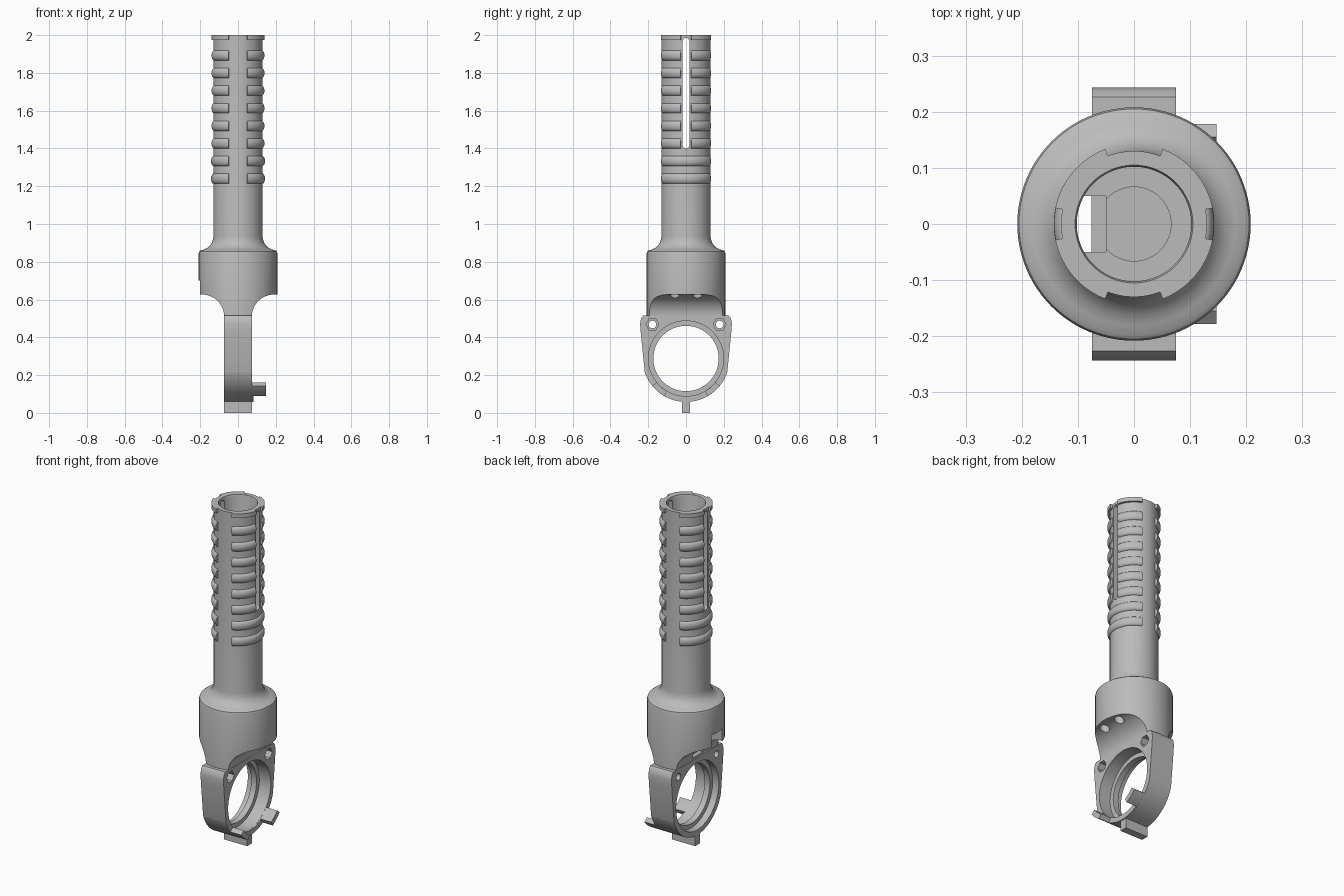
import bpy, bmesh
from math import sin, cos, pi, radians

if "Cube" in bpy.data.objects:
    bpy.data.objects.remove(bpy.data.objects["Cube"])

grey = bpy.data.materials.new("plain grey")
grey.use_nodes = True
grey.diffuse_color = (0.5, 0.5, 0.5, 1)
grey.node_tree.nodes["Principled BSDF"].inputs["Base Color"].default_value = (0.5, 0.5, 0.5, 1)


def finish(name, bm):
    bmesh.ops.recalc_face_normals(bm, faces=bm.faces)
    mesh = bpy.data.meshes.new(name)
    bm.to_mesh(mesh)
    bm.free()
    mesh.materials.append(grey)
    ob = bpy.data.objects.new(name, mesh)
    bpy.context.collection.objects.link(ob)
    return ob


def prism(name, pts, axis, lo, hi):
    """Extrude a 2D outline along an axis from lo to hi."""
    place = {"x": lambda p, t: (t, p[0], p[1]),
             "y": lambda p, t: (p[0], t, p[1]),
             "z": lambda p, t: (p[0], p[1], t)}[axis]
    bm = bmesh.new()
    a, b = [[bm.verts.new(place(p, t)) for p in pts] for t in (lo, hi)]
    bm.faces.new(a)
    bm.faces.new(b)
    for i in range(len(pts)):
        j = (i + 1) % len(pts)
        bm.faces.new((a[i], a[j], b[j], b[i]))
    return finish(name, bm)


def arc(cx, cy, r, a0, a1, n):
    return [(cx + r * cos(radians(a0 + (a1 - a0) * i / n)),
             cy + r * sin(radians(a0 + (a1 - a0) * i / n))) for i in range(n + 1)]


def disc(cx, cy, r, n=32):
    return arc(cx, cy, r, 0, 360, n)[:-1]


def rect(x0, x1, y0, y1):
    return [(x0, y0), (x1, y0), (x1, y1), (x0, y1)]


def lathe(name, profile, a0=0, a1=360, n=96):
    """Turn a closed (radius, z) profile about z, fully or through an arc."""
    full = a1 - a0 == 360
    bm = bmesh.new()
    rings = []
    for i in range(n if full else n + 1):
        a = radians(a0 + (a1 - a0) * i / n)
        axis_verts = {}
        rings.append([bm.verts.new((r * cos(a), r * sin(a), z)) for r, z in profile])
    for i in range(n):
        p, q = rings[i], rings[(i + 1) % len(rings)]
        for k in range(len(profile)):
            m = (k + 1) % len(profile)
            if profile[k][0] == 0 and profile[m][0] == 0:
                continue
            bm.faces.new((p[k], p[m], q[m], q[k]))
    if not full:
        bm.faces.new(rings[0])
        bm.faces.new(rings[-1])
    bmesh.ops.remove_doubles(bm, verts=bm.verts, dist=1e-5)
    return finish(name, bm)


def combine(ob, other, op="DIFFERENCE"):
    mod = ob.modifiers.new("cut", "BOOLEAN")
    mod.operation, mod.solver, mod.object = op, "EXACT", other
    bpy.context.view_layer.objects.active = ob
    bpy.ops.object.modifier_apply(modifier=mod.name)
    bpy.data.objects.remove(other)


# Turned body: solid neck, collar with rounded shoulder, hollow tube
body = lathe("body", [(0, 0.505), (0.208, 0.505), (0.208, 0.845), (0.205, 0.855), (0.197, 0.861),
                      (0.18, 0.865), (0.163, 0.873), (0.149, 0.885), (0.139, 0.9), (0.133, 0.917),
                      (0.13, 0.935), (0.13, 2.0), (0.105, 2.0), (0.102, 1.99),
                      (0.102, 0.62), (0.066, 0.62), (0.066, 0.57), (0, 0.57)])

# Concave cuts under the collar, narrowing it to the clamp
for s in (-1, 1):
    outline = arc(0.19, 0.51, 0.1165, 180, 90, 16) + [(0.4, 0.6265), (0.4, 0.4), (0.0735, 0.4)]
    combine(body, prism("cut", [(s * x, z) for x, z in outline], "y", -0.4, 0.4))

# Side channel, blind holes under the collar, long tube slots
combine(body, prism("cut", rect(-0.3, -0.05, -0.05, 0.05), "z", 0.53, 0.7))
for s in (-1, 1):
    combine(body, prism("cut", disc(0.155, s * 0.06, 0.026), "z", 0.5, 0.72))
slot = arc(0, 1.967, 0.018, 0, 180, 8) + arc(0, 1.418, 0.018, 180, 360, 8)
combine(body, prism("cut", slot, "x", -0.3, 0.3))

# Clamp hub with ears
CZ = 0.288
side = [(0.2, 0.515), (0.226, 0.515), (0.238, 0.5), (0.243, 0.47), (0.24, 0.43)]
hub_outline = side + arc(0, CZ, 0.23, -18, -162, 48) + [(-y, z) for y, z in reversed(side)]
hub = prism("hub", hub_outline, "x", -0.075, 0.075)
combine(body, hub, "UNION")
combine(body, prism("cut", disc(0, CZ, 0.173, 96), "x", -0.2, 0.2))
combine(body, prism("cut", disc(0, CZ, 0.199, 96), "x", 0.0, 0.2))
combine(body, prism("cut", disc(0, CZ, 0.199, 96), "x", -0.2, -0.035))
for s in (-1, 1):
    combine(body, prism("cut", disc(s * 0.178, 0.468, 0.02), "x", -0.2, 0.2))
    combine(body, prism("cut", disc(s * 0.178, 0.468, 0.034, 6), "x", 0.03, 0.2))

parts = [body]

# Bottom key, raised lip and two prongs on the hub rim
parts.append(prism("bottom_key", rect(-0.022, 0.022, 0, 0.075), "x", -0.075, 0.075))


def rim(name, a0, a1, x1):
    pts = arc(0, CZ, 0.2295, a0, a1, 16) + arc(0, CZ, 0.2, a1, a0, 16)
    parts.append(prism(name, pts, "x", 0.06, x1))


rim("rim_lip", -119, -61, 0.082)
rim("front_prong", -141, -120, 0.147)
rim("back_prong", -60, -39, 0.147)

# Grip ribs on both sides, split around the slots, and the top flange
bead = [(0.12, -0.027)] + [(0.127 + 0.016 * cos(t * pi / 12), 0.027 * sin(t * pi / 12))
                           for t in range(-6, 7)] + [(0.12, 0.027)]
for half in (0, 180):
    for i in range(8):
        z = 1.24 + i * 0.0932
        spans = [(-69, 69)] if z < 1.4 else [(-69, -11.5), (11.5, 69)]
        for a0, a1 in spans:
            parts.append(lathe("grip_rib", [(r, z + h) for r, h in bead], half + a0, half + a1, 24))
    for a0, a1 in ((-69, -11.5), (11.5, 69)):
        parts.append(lathe("top_flange", rect(0.12, 0.143, 1.975, 2.0), half + a0, half + a1, 24))

# Smooth shading with sharp edges kept
bpy.ops.object.select_all(action="DESELECT")
for ob in parts:
    ob.select_set(True)
bpy.context.view_layer.objects.active = body
bpy.ops.object.shade_smooth_by_angle(angle=radians(30))
